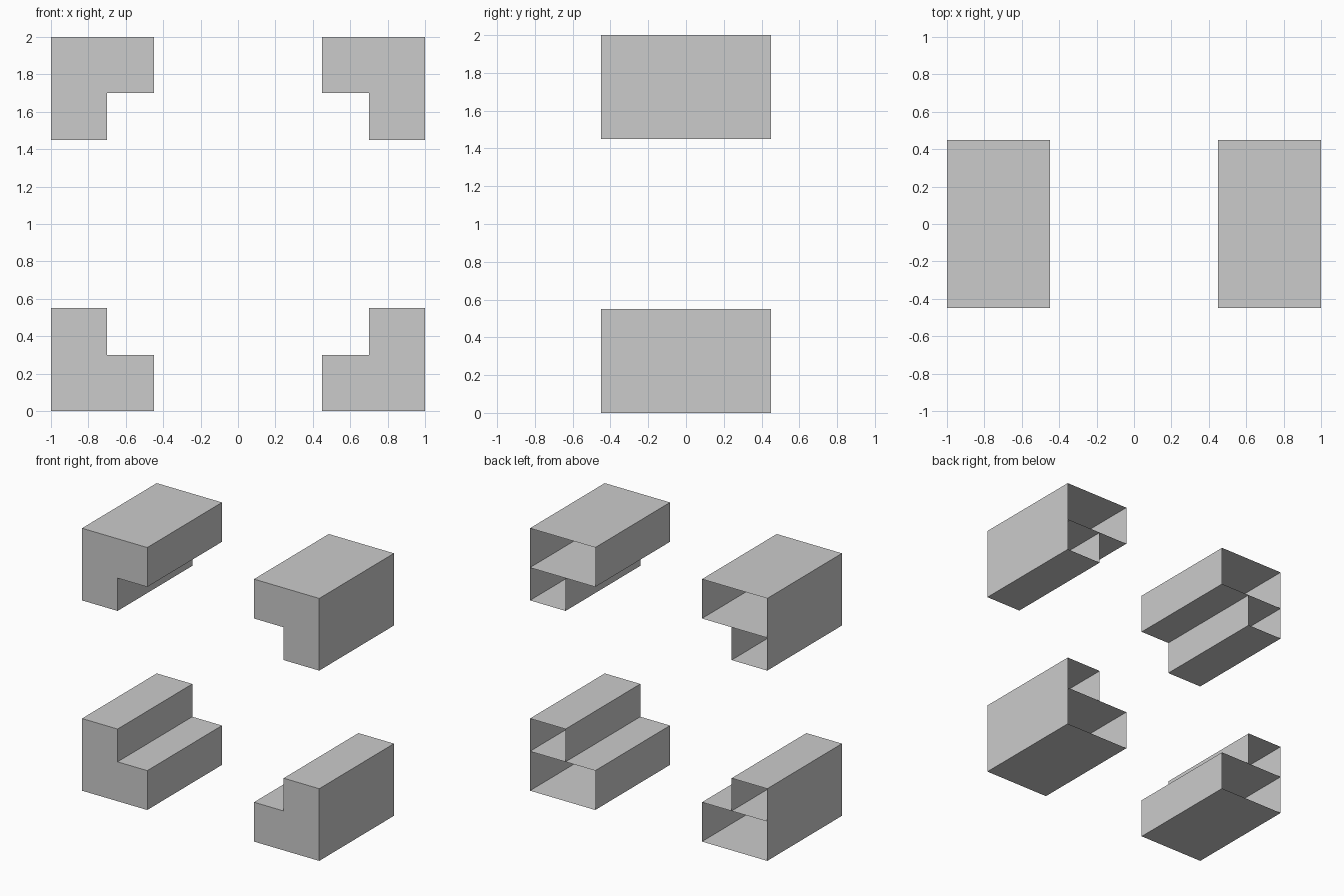
import bpy, bmesh
from mathutils import Vector

if "Cube" in bpy.data.objects:
    bpy.data.objects.remove(bpy.data.objects["Cube"])

CENTER = Vector((0, 0, 1))
DEPTH = 0.45


def open_box(name, x0, x1, z0, z1, open_normals):
    """Thin-walled box with the sides facing open_normals removed, mirrored to all four corners."""
    bm = bmesh.new()
    bmesh.ops.create_cube(bm, size=1)
    bm.normal_update()
    gone = [f for f in bm.faces
            if any(f.normal.dot(Vector(n)) > 0.9 for n in open_normals)]
    bmesh.ops.delete(bm, geom=gone, context='FACES')
    size = Vector((x1 - x0, 2 * DEPTH, z1 - z0))
    middle = Vector(((x0 + x1) / 2, 0, (z0 + z1) / 2)) - CENTER
    bmesh.ops.scale(bm, vec=size, verts=bm.verts)
    bmesh.ops.translate(bm, vec=middle, verts=bm.verts)
    mesh = bpy.data.meshes.new(name)
    bm.to_mesh(mesh)
    bm.free()
    obj = bpy.data.objects.new(name, mesh)
    obj.location = CENTER
    bpy.context.collection.objects.link(obj)
    mirror = obj.modifiers.new("four_corners", 'MIRROR')
    mirror.use_axis = (True, False, True)
    mirror.use_mirror_merge = False
    return obj


BACK, DOWN = (0, 1, 0), (0, 0, -1)

# Wide arm of each corner, open at the back; its inner wall divides the L
open_box("corner_wide_arm", 0.45, 1.0, 0.0, 0.3, [BACK])

# Narrow arm standing on the wide one, open at the back and at the joint
open_box("corner_narrow_arm", 0.7, 1.0, 0.3, 0.55, [BACK, DOWN])
